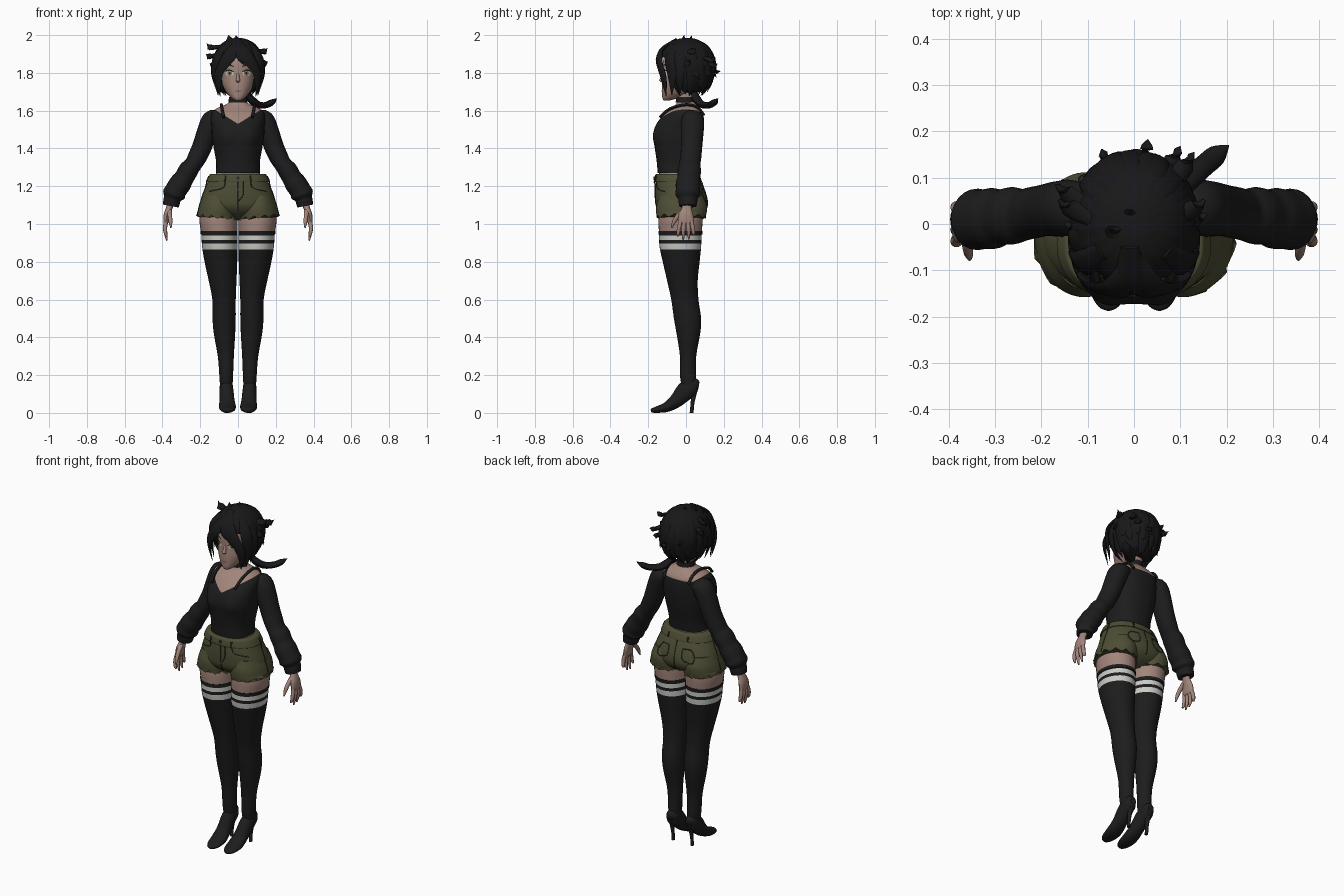
import bpy, bmesh, math, random
from mathutils import Vector
from mathutils.bvhtree import BVHTree

random.seed(4)


def material(name, r, g, b):
    m = bpy.data.materials.new(name)
    m.diffuse_color = (r, g, b, 1)
    return m


SKIN = material("skin", .36, .235, .195)
KNIT = material("black_knit", .012, .012, .012)
HAIR = material("black_hair", .009, .009, .010)
OLIVE = material("olive_denim", .075, .075, .036)
SEAM = material("dark_olive", .03, .03, .015)
WHITE = material("stripe_white", .58, .60, .56)
IRIS = material("eye_green", .22, .24, .12)
LIP = material("lip", .22, .10, .09)


def smooth(rows, sub):
    # Catmull-Rom through rows of numbers
    out = []
    for i in range(len(rows) - 1):
        a, b = rows[i], rows[i + 1]
        p, q = rows[max(i - 1, 0)], rows[min(i + 2, len(rows) - 1)]
        for k in range(sub):
            t = k / sub
            out.append([.5 * (2 * v + (w - u) * t + (2*u - 5*v + 4*w - x) * t*t
                              + (3*v - u - 3*w + x) * t**3) for u, v, w, x in zip(p, a, b, q)])
    return out + [list(rows[-1])]


def sweep(bm, rows, hint=None, n=16, sub=4, power=2.0, side=1):
    # rows are (x, y, z, width, depth); without hint the rings lie flat
    rows = smooth([(r[0] * side, *r[1:]) for r in rows], sub)
    pts = [Vector(r[:3]) for r in rows]
    rings = []
    for i, r in enumerate(rows):
        if hint is None:
            u, v = Vector((1, 0, 0)), Vector((0, 1, 0))
        else:
            t = (pts[min(i + 1, len(pts) - 1)] - pts[max(i - 1, 0)]).normalized()
            h = hint(pts[i]) if callable(hint) else Vector(hint)
            u = t.cross(h).normalized()
            v = u.cross(t)
        ring = []
        for k in range(n):
            c, s = math.cos(2 * math.pi * k / n), math.sin(2 * math.pi * k / n)
            c = math.copysign(abs(c) ** (2 / power), c)
            s = math.copysign(abs(s) ** (2 / power), s)
            ring.append(bm.verts.new(pts[i] + u * c * max(r[3], .001) + v * s * max(r[4], .001)))
        rings.append(ring)
    for a, b in zip(rings, rings[1:]):
        for k in range(n):
            bm.faces.new((a[k], a[(k + 1) % n], b[(k + 1) % n], b[k]))
    bm.faces.new(rings[0])
    bm.faces.new(rings[-1])
    bmesh.ops.recalc_face_normals(bm, faces=bm.faces[:])
    return rings


def body(rows):
    # (z, half width, front y, back y) to sweep rows
    return [(0, (f + b) / 2, z, w, (b - f) / 2) for z, w, f, b in rows]


def limb(rows):
    # (z, inner x, outer x, front y, back y) to sweep rows
    return [((p + q) / 2, (f + b) / 2, z, (q - p) / 2, (b - f) / 2) for z, p, q, f, b in rows]


def cut(bm, co, no):
    bmesh.ops.bisect_plane(bm, geom=bm.verts[:] + bm.edges[:] + bm.faces[:], plane_co=co, plane_no=no)


def finish(name, bm, *mats, rule=None):
    me = bpy.data.meshes.new(name)
    if rule:
        for f in bm.faces:
            f.material_index = rule(f.calc_center_median())
    bm.to_mesh(me)
    for m in mats:
        me.materials.append(m)
    me.shade_smooth()
    me.set_sharp_from_angle(angle=math.radians(45))
    bpy.context.collection.objects.link(bpy.data.objects.new(name, me))


def tube(bm, pts, r, hint=(.1, .2, 1), side=1, n=8, sub=3):
    sweep(bm, [(*p, r, r) for p in pts], hint, n, sub, side=side)


# Sweater with bare neckline and neck
bm = bmesh.new()
sweep(bm, body([(1.27, .117, -.15, .055), (1.33, .116, -.155, .065), (1.40, .128, -.165, .08),
                (1.46, .138, -.172, .09), (1.51, .14, -.165, .095), (1.55, .143, -.143, .095),
                (1.59, .138, -.105, .09), (1.615, .108, -.072, .075), (1.635, .06, -.052, .058),
                (1.655, .044, -.048, .045), (1.72, .043, -.048, .045)]), n=56, power=2.35)
for v in bm.verts:
    if v.co.y < -.04:
        v.co.y -= .012 * math.exp(-((abs(v.co.x) - .068) / .036) ** 2 - ((v.co.z - 1.465) / .05) ** 2)
for s in (1, -1):
    cut(bm, (0, 0, 1.53), (-.62 * s, 0, 1))
cut(bm, (0, 0, 1.585), (0, 0, 1))
finish("sweater_and_neck", bm, KNIT, SKIN, rule=lambda c: int(
    c.z > 1.53 + .62 * abs(c.x) and (c.y < 0 or c.z > 1.585)))

# Midriff
bm = bmesh.new()
sweep(bm, body([(1.2, .13, -.14, .06), (1.26, .118, -.143, .052), (1.32, .1, -.135, .045)]), n=32)
finish("midriff", bm, SKIN)

# Shoulder straps and choker
bm = bmesh.new()
for s in (1, -1):
    tube(bm, [(.075, -.138, 1.565), (.085, -.085, 1.61), (.088, 0, 1.632), (.085, .06, 1.617),
              (.08, .095, 1.575)], .008, (1, 0, 0), s)
finish("shoulder_straps", bm, KNIT)
bm = bmesh.new()
sweep(bm, body([(1.644, .05, -.055, .052), (1.65, .05, -.054, .051), (1.672, .048, -.053, .05)]), n=28)
finish("choker", bm, KNIT)

# Sleeves with gathered cuffs
bm = bmesh.new()
for s in (1, -1):
    sweep(bm, [(.10, .03, 1.56, .035, .05), (.135, .035, 1.55, .055, .06), (.163, .033, 1.49, .053, .06),
               (.19, .03, 1.41, .052, .056), (.215, .025, 1.355, .050, .056), (.238, .02, 1.315, .046, .056),
               (.262, .018, 1.285, .052, .062), (.285, .015, 1.245, .052, .06), (.305, .012, 1.215, .058, .066),
               (.328, .01, 1.18, .057, .064), (.34, .01, 1.155, .06, .066), (.347, .01, 1.135, .046, .052),
               (.351, .01, 1.12, .045, .05), (.356, .01, 1.095, .042, .046)], (0, 1, 0), 24, 4, side=s)
finish("sleeves", bm, KNIT)

# Hands
bm = bmesh.new()
for s in (1, -1):
    sweep(bm, [(.355, .008, 1.115, .02, .024), (.364, .004, 1.085, .017, .026), (.376, 0, 1.05, .017, .038),
               (.381, 0, 1.015, .014, .042), (.381, 0, 1.0, .01, .036)], (0, 1, 0), 16, side=s)
    for y, tip in ((-.032, .935), (-.011, .912), (.011, .918), (.031, .945)):
        sweep(bm, [(.381, y * .9, 1.015, .011, .011), (.386, y * 1.15, .98, .011, .011),
                   (.383, y * 1.3, .95, .009, .009), (.376, y * 1.35, tip, .004, .004)], (0, 1, 0), 10, side=s)
    sweep(bm, [(.364, -.015, 1.07, .012, .015), (.36, -.045, 1.04, .012, .012),
               (.357, -.064, 1.01, .010, .010), (.355, -.076, .98, .004, .004)], (1, 0, 0), 10, side=s)
finish("hands", bm, SKIN)

# Shorts: seat, two leg openings with a frayed hem, waistband
bm = bmesh.new()
sweep(bm, body([(1.255, .148, -.157, .064), (1.2, .17, -.163, .09), (1.14, .192, -.163, .11),
                (1.09, .195, -.155, .112), (1.05, .15, -.12, .085), (1.02, .06, -.06, .03)]), n=48, power=2.2)
for s in (1, -1):
    rings = sweep(bm, limb([(1.15, .03, .185, -.14, .09), (1.10, .008, .204, -.156, .110),
                            (1.065, .003, .212, -.158, .110), (1.045, .002, .217, -.156, .106)]), n=48, side=s)
    for ring in rings[-3:]:
        for k, v in enumerate(ring):
            v.co.z += .1 * (abs(v.co.x) - .11) * (1 if ring is rings[-1] else .5)
    for k, v in enumerate(rings[-1]):
        v.co.z -= (.012, .004, -.006, .004)[k % 4] + .005
        v.co.x += s * .003 * (k % 4 - 1)
sweep(bm, body([(1.222, .166, -.168, .084), (1.228, .166, -.169, .083), (1.258, .152, -.164, .072),
                (1.264, .147, -.158, .064)]), n=48, power=2.2)
shape = BVHTree.FromBMesh(bm)
finish("shorts", bm, OLIVE)

# Stitching, pockets, fly and belt loops
bm = bmesh.new()


def seam(pts, r=.0028):
    tube(bm, [shape.find_nearest(Vector(p[:3]))[0] for p in smooth(pts, 4)], r, (.3, .2, 1), n=6, sub=1)


seam([(0, -.18, 1.222), (0, -.18, 1.14), (0, -.16, 1.06)])
seam([(.03, -.18, 1.222), (.03, -.18, 1.16), (.004, -.18, 1.12)])
seam([(0, .1, 1.222), (0, .13, 1.13), (0, .1, 1.06)])
for s in (1, -1):
    seam([(s * .07, -.17, 1.222), (s * .09, -.17, 1.19), (s * .16, -.12, 1.175)])
    seam([(s * .2, -.02, 1.22), (s * .22, -.02, 1.13), (s * .24, -.02, 1.06)])
    seam([(s * x, .13, z) for x, z in ((.05, 1.2), (.05, 1.14), (.085, 1.12), (.125, 1.14), (.12, 1.2), (.05, 1.2))])
    for x, y in ((.075, -.18), (.17, -.02), (.07, .1)):
        seam([(s * x, y, 1.222), (s * x, y, 1.262)], .005)
tube(bm, [(0, -.162, 1.243), (0, -.172, 1.243)], .009, n=12, sub=1)
finish("shorts_stitching", bm, SEAM)

# Legs in striped stockings
bm = bmesh.new()
for s in (1, -1):
    sweep(bm, limb([(1.12, .012, .185, -.13, .08), (1.03, .003, .204, -.145, .088), (.95, .003, .195, -.143, .083),
                    (.88, .003, .19, -.14, .08), (.8, .004, .177, -.123, .072), (.7, .008, .155, -.10, .062),
                    (.6, .012, .136, -.078, .066), (.5, .012, .135, -.064, .08), (.42, .015, .128, -.05, .075),
                    (.3, .022, .107, -.032, .054), (.2, .026, .099, -.032, .054), (.12, .03, .094, -.02, .055)]),
          n=32, side=s)
for z in (.962, .94, .915, .897, .866):
    cut(bm, (0, 0, z), (0, 0, 1))
finish("stocking_legs", bm, SKIN, KNIT, WHITE, rule=lambda c: 0 if c.z > .962 else
       2 if .915 < c.z < .94 or .866 < c.z < .897 else 1)

# Stocking top bands
bm = bmesh.new()
for s in (1, -1):
    sweep(bm, limb([(.945, .002, .197, -.145, .086), (.962, .002, .199, -.146, .087)]), n=32, sub=1, side=s)
finish("stocking_top_bands", bm, KNIT)

# High-heeled shoes
bm = bmesh.new()
for s in (1, -1):
    sweep(bm, [(.062, .068, .145, .018, .02), (.062, .045, .145, .033, .042), (.061, .0, .118, .037, .05),
               (.058, -.05, .066, .040, .038), (.056, -.1, .032, .045, .027), (.055, -.15, .018, .038, .018),
               (.055, -.178, .013, .022, .012), (.055, -.186, .011, .006, .006)], (0, 0, 1), 20, side=s)
    sweep(bm, [(.062, .045, .14, .022, .024), (.062, .04, .09, .013, .014), (.062, .033, .04, .009, .010),
               (.062, .03, 0, .009, .011)], n=14, side=s)
finish("heeled_shoes", bm, KNIT)

# Head with nose and ears
bm = bmesh.new()
sweep(bm, body([(1.654, .014, -.118, -.085), (1.668, .036, -.125, -.04), (1.70, .064, -.127, .03),
                (1.74, .083, -.127, .07), (1.79, .091, -.124, .1), (1.85, .095, -.124, .11),
                (1.9, .09, -.108, .1), (1.95, .05, -.06, .06)]), n=40, power=2.15)
face = BVHTree.FromBMesh(bm)
sweep(bm, [(0, -.118, 1.80, .006, .006), (0, -.127, 1.772, .009, .01), (0, -.13, 1.759, .011, .012),
           (0, -.122, 1.75, .006, .006)], n=12)
for s in (1, -1):
    sweep(bm, [(.085, -.005, 1.74, .008, .01), (.098, 0, 1.77, .010, .018), (.098, .006, 1.80, .008, .018),
               (.088, .008, 1.815, .004, .01)], n=12, side=s)
finish("head", bm, SKIN)


def decal(name, mat, cx, cz, rx, rz, lift, tilt=0, bend=0):
    # thin mirrored oval plates laid on the face
    bm = bmesh.new()
    for s in ((1, -1) if cx else (1,)):
        rings = []
        for q in (.02, .5, 1):
            ring = []
            for k in range(20):
                a = 2 * math.pi * k / 20
                dx = q * rx * math.cos(a)
                x, z = s * (cx + dx), cz + q * rz * math.sin(a) + tilt * dx - bend * dx * dx
                hit = face.ray_cast(Vector((x, -.5, z)), Vector((0, 1, 0)))[0]
                ring.append(bm.verts.new(hit - Vector((0, lift, 0))))
            rings.append(ring)
        for a, b in zip(rings, rings[1:]):
            for k in range(20):
                j = (k + 1) % 20
                bm.faces.new((a[k], a[j], b[j], b[k])[::s])
    finish(name, bm, mat)


# Face details
decal("eye_whites", WHITE, .045, 1.797, .023, .014, .002)
decal("irises", IRIS, .044, 1.798, .013, .0145, .0035)
decal("pupils", KNIT, .044, 1.798, .005, .007, .005)
decal("eyelashes", KNIT, .046, 1.814, .026, .004, .006, .05, 14)
decal("eyebrows", HAIR, .046, 1.842, .025, .0035, .004, .2, 8)
decal("mouth", LIP, 0, 1.704, .018, .004, .002)

# Hair cap with strand grooves, open at the face
bm = bmesh.new()
sweep(bm, body([(1.695, .06, .0, .06), (1.72, .095, -.035, .095), (1.78, .12, -.095, .135),
                (1.85, .128, -.135, .148), (1.91, .119, -.13, .135), (1.955, .087, -.092, .1),
                (1.98, .04, -.04, .05), (1.984, .01, 0, .02)]), n=72)
for v in bm.verts:
    w = 1 + .016 * math.sin(18 * math.atan2(v.co.y, v.co.x))
    v.co.x, v.co.y = v.co.x * w, v.co.y * w
bmesh.ops.delete(bm, geom=[f for f in bm.faces if f.calc_center_median().y < -.045
                           and f.calc_center_median().z < 1.875], context='FACES')
finish("hair_cap", bm, HAIR)

# Hair locks
bm = bmesh.new()
CENTRE = Vector((0, .01, 1.83))


def lock(pts, w, flat=.35):
    k = len(pts) - 1
    shape = [.55] + [1 - .35 * (i / k) for i in range(1, k)] + [.04]
    sweep(bm, [(*p, w * f, w * f * flat) for p, f in zip(pts, shape)], lambda p: p - CENTRE, 10, 4)


def scalp(az, el, grow=1.0):
    a, e = math.radians(az), math.radians(el)
    return CENTRE + Vector((.126 * math.cos(e) * math.cos(a), .14 * math.cos(e) * math.sin(a),
                            .15 * math.sin(e))) * grow


for layer, count, low in ((0, 17, -58), (1, 13, -28)):
    for i in range(count):
        az = -28 + 236 * i / (count - 1) + random.uniform(-5, 5)
        end = low + random.uniform(-6, 10)
        bend = random.uniform(-12, 12)
        lock([scalp(az, 78), scalp(az, 45, 1.02), scalp(az + bend * .3, 8, 1.03),
              scalp(az + bend * .6, end * .6, 1.03), scalp(az + bend, end, 1.14)], random.uniform(.024, .032))

# Swept fringe and cheek locks
for s in (1, -1):
    lock([(0, -.07, 1.965), (s * .038, -.134, 1.915), (s * .082, -.138, 1.845), (s * .106, -.118, 1.77),
          (s * .094, -.105, 1.675)], .032)
    lock([(0, -.065, 1.97), (s * .025, -.138, 1.905), (s * .058, -.146, 1.855), (s * .09, -.135, 1.79)], .03)
    lock([(s * .07, -.06, 1.95), (s * .112, -.085, 1.88), (s * .122, -.075, 1.79), (s * .105, -.075, 1.68)], .036)
    lock([(s * .09, -.02, 1.94), (s * .125, -.04, 1.85), (s * .125, -.035, 1.77), (s * .1, -.03, 1.69)], .034)
lock([(-.005, -.05, 1.98), (.002, -.125, 1.93), (.012, -.147, 1.885), (.035, -.145, 1.84)], .028)
lock([(-.015, -.05, 1.98), (-.02, -.125, 1.93), (-.035, -.143, 1.89), (-.06, -.14, 1.84)], .026)

# Loose outward tufts
for tip in ((-.165, .05, 1.955), (-.17, .085, 1.90), (-.15, .0, 1.85), (.155, .05, 1.93), (.158, .02, 1.86),
            (.13, .155, 1.88), (.10, .168, 1.85), (.03, .183, 1.81), (-.07, .162, 1.84), (-.05, -.01, 2.0),
            (-.01, .03, 1.998)):
    d = (Vector(tip) - CENTRE)
    base = CENTRE + d * .62 + Vector((-d.x * .1, -.03, .035))
    mid = CENTRE + d * .86 + Vector((0, -.008, -.004))
    lock([base, mid, Vector(tip)], .026, .5)

# Side tail at the nape
lock([(.045, .04, 1.70), (.075, .06, 1.655), (.11, .09, 1.63), (.15, .125, 1.63), (.18, .15, 1.645),
      (.205, .17, 1.665)], .03, .7)
finish("hair_locks", bm, HAIR)
